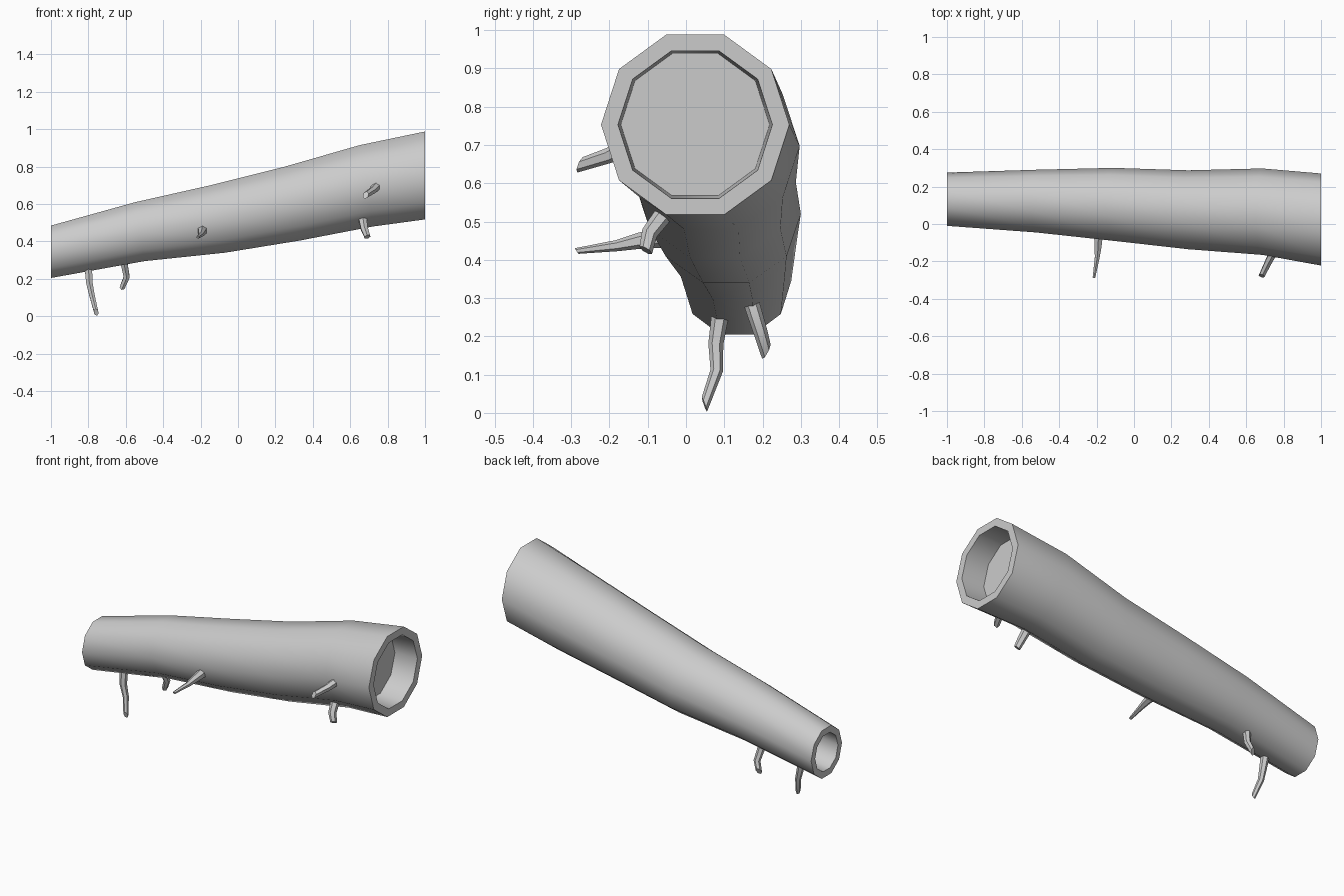
import bpy, bmesh
from math import sin, cos, tau, radians
from mathutils import Vector

if "Cube" in bpy.data.objects:
    bpy.data.objects.remove(bpy.data.objects["Cube"])

# Single bark colour
bark = bpy.data.materials.new("light_grey")
bark.use_nodes = True
colour = (0.6, 0.6, 0.6, 1)
bark.diffuse_color = colour
bark.node_tree.nodes["Principled BSDF"].inputs["Base Color"].default_value = colour


def loft(name, rings):
    """Skin a list of point rings, closing both ends."""
    bm = bmesh.new()
    loops = [[bm.verts.new(p) for p in ring] for ring in rings]
    n = len(loops[0])
    for a, b in zip(loops, loops[1:]):
        for i in range(n):
            j = (i + 1) % n
            bm.faces.new((a[i], a[j], b[j], b[i]))
    bm.faces.new(loops[0])
    bm.faces.new(loops[-1])
    bmesh.ops.recalc_face_normals(bm, faces=bm.faces)
    mesh = bpy.data.meshes.new(name)
    bm.to_mesh(mesh)
    bm.free()
    mesh.materials.append(bark)
    obj = bpy.data.objects.new(name, mesh)
    bpy.context.collection.objects.link(obj)
    bpy.ops.object.select_all(action='DESELECT')
    obj.select_set(True)
    bpy.context.view_layer.objects.active = obj
    bpy.ops.object.shade_smooth_by_angle(angle=radians(45))
    return obj


def log_ring(top_x, top_z, low_x, low_z, y0, y1, scale=1, shift=(0, 0, 0)):
    """Tilted ten-sided ring given by its top, bottom and side limits."""
    top = Vector((top_x, 0, top_z))
    low = Vector((low_x, 0, low_z))
    mid = (top + low) / 2 + Vector((0, (y0 + y1) / 2, 0))
    up = (top - low) / 2 / sin(tau / 5)
    side = Vector((0, (y1 - y0) / 2, 0))
    return [mid + Vector(shift) + scale * (side * cos(tau * i / 10) + up * sin(tau * i / 10))
            for i in range(10)]


# Hollow log: sections run from the thin end to the thick end
sections = [
    (-1, .485, -1, .205, -.01, .275),
    (-.55, .61, -.5, .295, -.045, .29),
    (-.15, .70, -.07, .34, -.09, .30),
    (.25, .80, .33, .405, -.135, .287),
    (.65, .915, .72, .48, -.165, .297),
    (1, .988, 1, .518, -.222, .27),
]
thin, thick = sections[0], sections[-1]
rings = [log_ring(*thin, .72, (.14, 0, .02)), log_ring(*thin, .74)]
rings += [log_ring(*s) for s in sections]
rings += [log_ring(*thick, .82), log_ring(*thick, .79, (-.14, 0, 0))]
loft("hollow_log", rings)


def twig(name, path, r0, r1, slant, sides=6):
    """Tapered bent twig with an obliquely broken tip."""
    pts = [Vector(p) for p in path]
    last = len(pts) - 1
    out = []
    for k, p in enumerate(pts):
        along = (pts[min(k + 1, last)] - pts[max(k - 1, 0)]).normalized()
        u = along.cross(Vector((1, 0, 0))).normalized()
        v = along.cross(u)
        r = r0 + (r1 - r0) * k / last
        cut = along * slant if k == last else Vector()
        out.append([p + u * r * cos(tau * i / sides) + v * r * sin(tau * i / sides)
                    + cut * cos(tau * i / sides) for i in range(sides)])
    loft(name, out)


# Broken twigs
twig("lower_twig_long", [(-.80, .09, .26), (-.795, .078, .18), (-.78, .08, .11), (-.758, .048, .022)],
     .023, .013, -.016)
twig("lower_twig_short", [(-.61, .17, .29), (-.595, .195, .21), (-.617, .21, .16)],
     .021, .016, .016)
twig("front_twig_long", [(-.19, -.05, .46), (-.192, -.12, .45), (-.197, -.18, .437), (-.214, -.285, .423)],
     .028, .008, .004)
twig("front_twig_short", [(.745, -.15, .70), (.72, -.20, .673), (.683, -.277, .648)],
     .024, .017, -.014)
twig("under_twig", [(.665, -.05, .53), (.675, -.095, .47), (.692, -.105, .425)],
     .025, .018, -.006)
